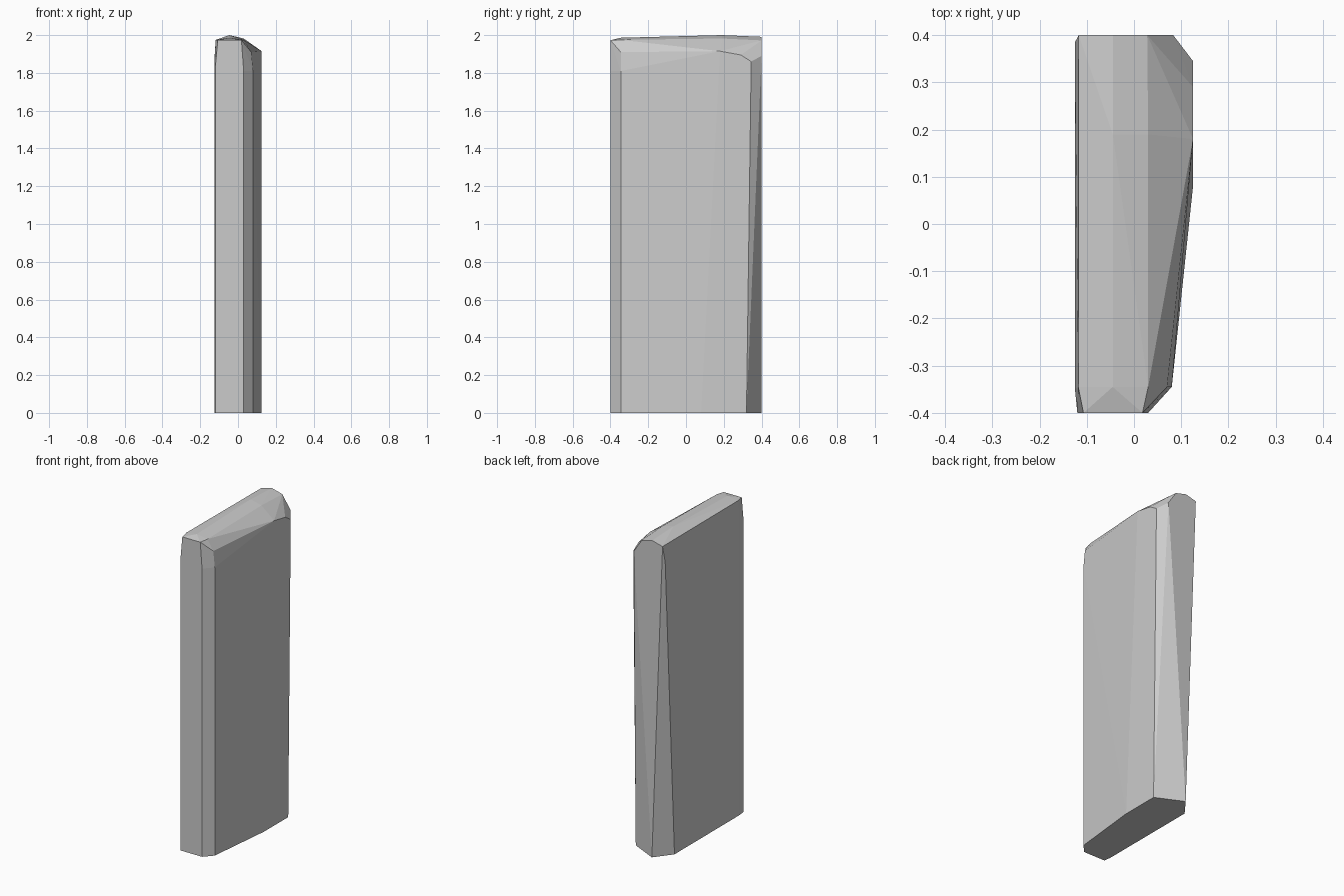
import bpy, bmesh
from math import radians

# footprint on the ground (x, y)
foot = [(-0.12, -0.4), (0.03, -0.4), (0.08, -0.345), (0.125, 0.08),
        (0.125, 0.32), (-0.043, 0.4), (-0.125, 0.293), (-0.125, -0.35)]

# shoulders: where the upright sides start to lean inwards
shoulder = [(-0.12, -0.4, 1.83), (0.03, -0.4, 1.81), (0.08, -0.345, 1.81),
            (0.07, -0.345, 1.91), (0.125, 0.18, 1.915), (0.125, 0.29, 1.895),
            (0.125, 0.345, 1.86), (0.083, 0.4, 1.89),
            (-0.125, 0.385, 1.87), (-0.125, -0.35, 1.85)]

# worn crown: front rim, ridge, back rim
crown = [(-0.107, -0.4, 1.973), (0.018, -0.4, 1.973), (-0.118, -0.345, 1.975),
         (-0.045, -0.345, 1.986), (0.03, -0.345, 1.975),
         (-0.045, 0.19, 2.0), (0.03, 0.19, 1.982),
         (-0.117, 0.4, 1.972), (-0.045, 0.4, 1.991), (0.028, 0.4, 1.972)]

# standing stone: faceted hull around the three levels
bm = bmesh.new()
for p in [(x, y, 0) for x, y in foot] + shoulder + crown:
    bm.verts.new(p)
res = bmesh.ops.convex_hull(bm, input=bm.verts)
loose = [v for v in bm.verts if not v.link_faces]
bmesh.ops.delete(bm, geom=loose, context='VERTS')
bmesh.ops.dissolve_limit(bm, angle_limit=radians(0.5), verts=bm.verts, edges=bm.edges)
bmesh.ops.recalc_face_normals(bm, faces=bm.faces)

mesh = bpy.data.meshes.new("standing_stone")
bm.to_mesh(mesh)
bm.free()
stone = bpy.data.objects.new("standing_stone", mesh)
bpy.context.collection.objects.link(stone)
